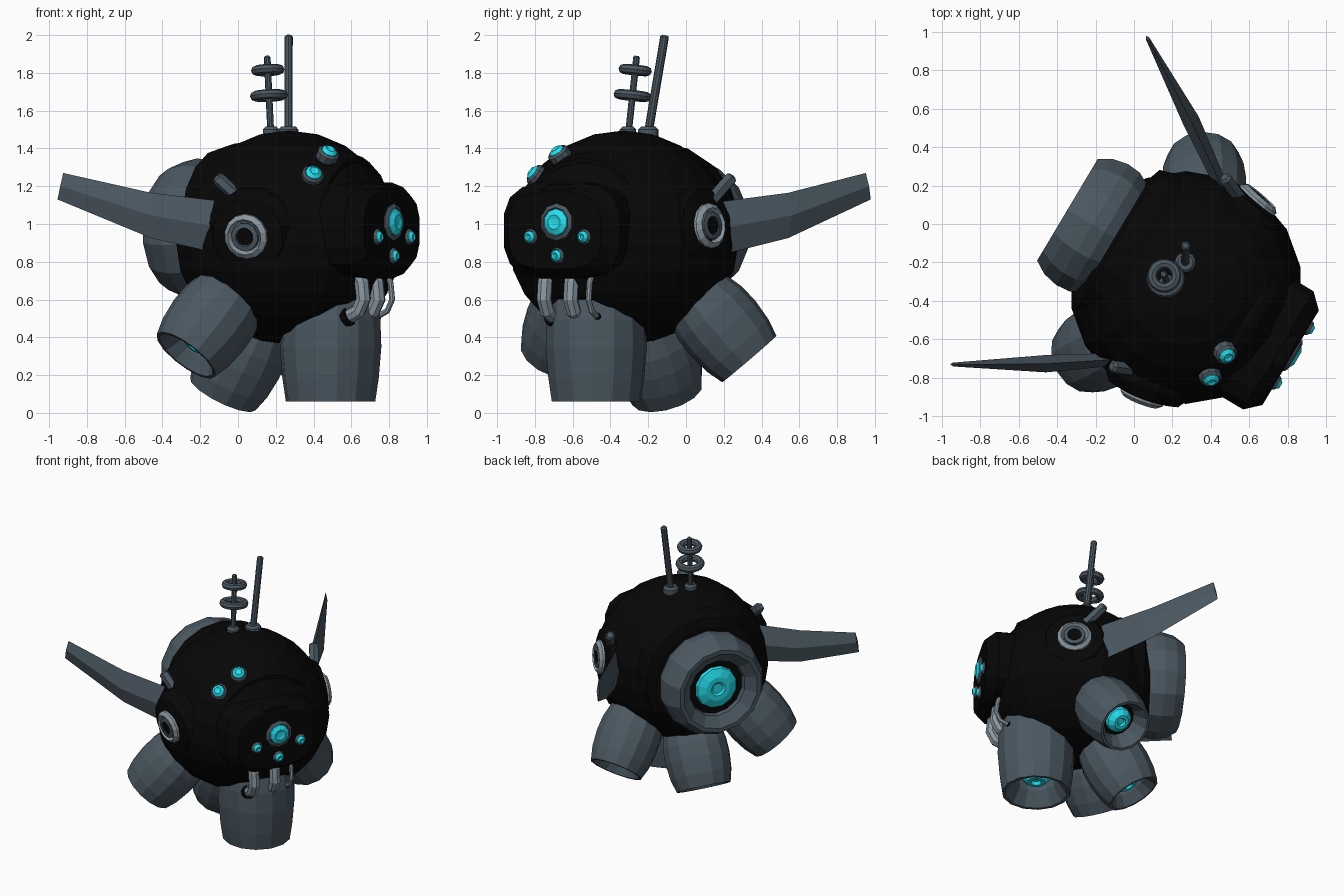
import bpy, bmesh, math
from mathutils import Vector

if "Cube" in bpy.data.objects:
    bpy.data.objects.remove(bpy.data.objects["Cube"])

F = Vector((0.859, -0.512, 0))      # heading of the drone
S = Vector((0.512, 0.859, 0))       # its left side
Z = Vector((0, 0, 1))
MID = -0.122                        # side offset of the mirror plane


def mat(name, r, g, b):
    m = bpy.data.materials.new(name)
    m.diffuse_color = (r, g, b, 1)
    m.use_nodes = True
    m.node_tree.nodes["Principled BSDF"].inputs["Base Color"].default_value = m.diffuse_color
    return m


BLACK = mat("black", 0.002, 0.002, 0.002)
SLATE = mat("slate", 0.07, 0.097, 0.12)
STEEL = mat("steel", 0.25, 0.31, 0.35)
CYAN = mat("cyan", 0.02, 0.75, 0.88)


def at(f, s, z):
    return F * f + S * s + Z * z


def mirror(p, point=True):
    f, s = p.dot(F), p.dot(S)
    return at(f, (2 * MID if point else 0) - s, p.z)


def loft(name, rings, m):
    bm = bmesh.new()
    vs = [[bm.verts.new(p) for p in ring] for ring in rings]
    n = len(vs[0])
    for a, b in zip(vs, vs[1:]):
        for i in range(n):
            j = (i + 1) % n
            bm.faces.new((a[i], a[j], b[j], b[i]))
    bm.faces.new(vs[0])
    bm.faces.new(vs[-1])
    bmesh.ops.recalc_face_normals(bm, faces=bm.faces)
    me = bpy.data.meshes.new(name)
    bm.to_mesh(me)
    bm.free()
    me.materials.append(m)
    ob = bpy.data.objects.new(name, me)
    bpy.context.collection.objects.link(ob)
    return ob


def lathe(name, base, d, profile, m, n=12, stretch=(1, 1), power=1):
    """Turn (distance, radius) pairs about the axis d starting at base."""
    base, d = Vector(base), Vector(d).normalized()
    u = d.cross(Z)
    u = u.normalized() if u.length > 0.01 else S.copy()
    v = u.cross(d)
    shape = lambda t: math.copysign(abs(t) ** power, t)
    rings = []
    for dist, r in profile:
        ring = []
        for i in range(n):
            a = 2 * math.pi * (i + 0.5) / n
            ring.append(base + d * dist + u * (shape(math.cos(a)) * r * stretch[0])
                        + v * (shape(math.sin(a)) * r * stretch[1]))
        rings.append(ring)
    return loft(name, rings, m)


def rod(name, a, b, r, m, n=10):
    a, b = Vector(a), Vector(b)
    L = (b - a).length
    return lathe(name, a, b - a, [(0, r), (L - r * 0.4, r), (L, r * 0.6)], m, n)


def lens(name, p, d, r, rim=0.03):
    """Eye: faceted rim, dished front and glowing dome."""
    lathe(name + "_rim", p, d, [(-0.05, r), (rim * .6, r), (rim, r * .8), (rim * .5, r * .7)], SLATE, 10)
    lathe(name + "_dome", p, d, [(0, r * .76), (rim, r * .72), (rim * 1.5, r * .4),
                                 (rim * 1.3, r * .2)], CYAN, 10)


def thruster(name, mouth, d, r, L, mouth_r=0.84):
    """Barrel nozzle with a recessed glowing core and a black collar."""
    d = Vector(d).normalized()
    base = Vector(mouth) - d * L
    lathe(name + "_barrel", base, d,
          [(0, .87 * r), (.25 * L, .98 * r), (.5 * L, r), (.78 * L, .95 * r), (L, mouth_r * r),
           (L, (mouth_r - .08) * r), (.82 * L, .56 * r), (.7 * L, .54 * r)], SLATE, 14)
    lathe(name + "_well", base, d, [(.6 * L, .5 * r), (.71 * L, .55 * r)], BLACK, 14)
    lathe(name + "_core", base, d, [(.7 * L, .42 * r), (.78 * L, .4 * r), (.86 * L, .24 * r),
                                    (.86 * L, .14 * r), (.82 * L, .1 * r)], CYAN, 12)
    lathe(name + "_collar", base, d, [(-.25 * L, .75 * r), (-.1 * L, .86 * r), (.03 * L, .82 * r)], BLACK, 14)


# Spherical hull, flatter underneath
bpy.ops.mesh.primitive_uv_sphere_add(segments=18, ring_count=12, radius=0.605, location=(0.27, -0.33, 0.89))
hull = bpy.context.object
hull.name = "hull"
hull.data.materials.append(BLACK)
for v in hull.data.vertices:
    if v.co.z < -.01:
        v.co.z *= .87

# Head block on a round collar, with brow
lathe("head_collar", at(0.6, -0.15, 0.96), F, [(0, .43), (.17, .42), (.22, .39)], BLACK, 18)
lathe("head", at(0.74, -0.18, 0.965), F, [(0, .9), (.08, 1), (.24, 1), (.315, .8)], BLACK, 16,
      (.362, .258), .65)
lathe("brow", at(0.9, -0.175, 1.17), F, [(0, 1), (.1, 1), (.14, .8)], BLACK, 8, (.12, .045), .6)

# Eyes on the face and on the brow of the hull
lens("main_eye", at(1.043, -0.165, 1.01), F, 0.098)
for i, (ds, z) in enumerate([(-.165, .932), (.165, .932), (0, .832)]):
    lens(f"small_eye_{i}", at(1.04, -0.165 + ds, z), F, 0.043)
for i, p in enumerate([(.395, -.79, 1.255), (.475, -.67, 1.365)]):
    lens(f"hull_eye_{i}", p, Vector(p) - hull.location, 0.06)

# Hoses hanging beneath the head
for i, (s, f, r) in enumerate([(-.305, .935, .04), (-.145, .93, .04), (-.025, .945, .016)]):
    pts = [at(f - .02, s, .74), at(f + .01, s, .69), at(f + .02, s, .6), at(f - .01, s, .54), at(f - .08, s, .505)]
    rings = []
    for k, p in enumerate(pts):
        t = (pts[min(k + 1, 4)] - pts[max(k - 1, 0)]).normalized()
        v = S.cross(t)
        rings.append([p + (S * math.cos(a) + v * math.sin(a)) * r
                      for a in [2 * math.pi * j / 8 for j in range(8)]])
    loft(f"hose_{i}", rings, STEEL)
    lathe(f"hose_end_{i}", pts[-1], pts[-1] - pts[-2], [(-.02, r * 1.25), (.015, r * 1.25)], BLACK, 10)

# Main rear thruster with its wide collar
thruster("rear_thruster", at(-0.335, -0.114, 0.972), -F, 0.375, 0.30)
lathe("rear_collar", at(0.2, -0.114, 0.972), -F, [(0, .46), (.15, .455), (.23, .43), (.25, .37)], BLACK, 18)

# Lower thrusters: front, back and the two sides
thruster("front_thruster", (.49, -.475, .06), -Z, .27, .58, .88)
thruster("back_thruster", (-.08, -.1, .1), (-.43, .256, -.87), .23, .42)
thruster("left_thruster", (.36, .335, .285), (-.02, .65, -.76), .225, .42)
thruster("right_thruster", (-.275, -.695, .305), (-.572, -.309, -.76), .228, .42)

# Side pods, wings and pins, left then mirrored to the right
for side in ("left", "right"):
    flip = side == "right"
    P = (lambda p: mirror(Vector(p))) if flip else Vector
    d = Vector((.65, .76, .08))
    c = Vector((.64, .12, 0.99))
    if flip:
        d, c = Vector((-.36, -.934, -.15)), Vector((.045, -.89, .935))
    lathe(side + "_pod", c, d, [(-.22, .26), (-.08, .245), (-.015, .20), (-.0, .13)], BLACK, 12)
    lathe(side + "_pod_ring", c, d, [(-.06, .125), (.015, .12), (.035, .095), (.01, .08)], STEEL, 14)
    lathe(side + "_pod_hub", c, d, [(-.02, .078), (.03, .075), (.035, .05), (.02, .045)], SLATE, 12)
    lathe(side + "_pod_core", c, d, [(.0, .045), (.03, .045)], BLACK, 12)
    n = Vector((.9, .43, 0))
    rings = []
    for x, y, top, low, t in [(.49, .12, 1.11, .82, .03), (.295, .54, 1.165, .925, .045), (.07, .965, 1.27, 1.13, .01)]:
        a = Vector((x, y, 0))
        tip = Vector((-.008, .013, 0)) if y > .9 else Vector((0, 0, 0))
        mid = (top + low) / 2
        rings.append([P(a - tip + Z * top), P(a + n * t + Z * mid),
                      P(a + tip + Z * low), P(a - n * t + Z * mid)])
    loft(side + "_wing", rings, SLATE)
    rod(side + "_pin", P((.56, .12, 1.11)), P((.47, .245, 1.25)), .036, SLATE, 6)

# Antennas: plain mast and ringed mast
rod("mast", (.267, -.205, 1.45), (.268, -.112, 2.0), .023, SLATE)
lathe("mast_base", (.267, -.2, 1.44), Z, [(0, .055), (.06, .055), (.075, .04)], SLATE)
a, b = Vector((.175, -.308, 1.45)), Vector((.154, -.261, 1.89))
rod("ring_mast", a, b, .018, SLATE)
lathe("ring_mast_base", a, Z, [(0, .045), (.05, .045), (.065, .03)], SLATE)
for i, (z, R) in enumerate([(1.68, .075), (1.815, .063)]):
    bpy.ops.mesh.primitive_torus_add(major_segments=18, minor_segments=8, major_radius=R, minor_radius=.026,
                                     location=a.lerp(b, (z - a.z) / (b.z - a.z)),
                                     rotation=(b - a).to_track_quat('Z', 'Y').to_euler())
    bpy.context.object.name = f"antenna_ring_{i}"
    bpy.context.object.data.materials.append(SLATE)
